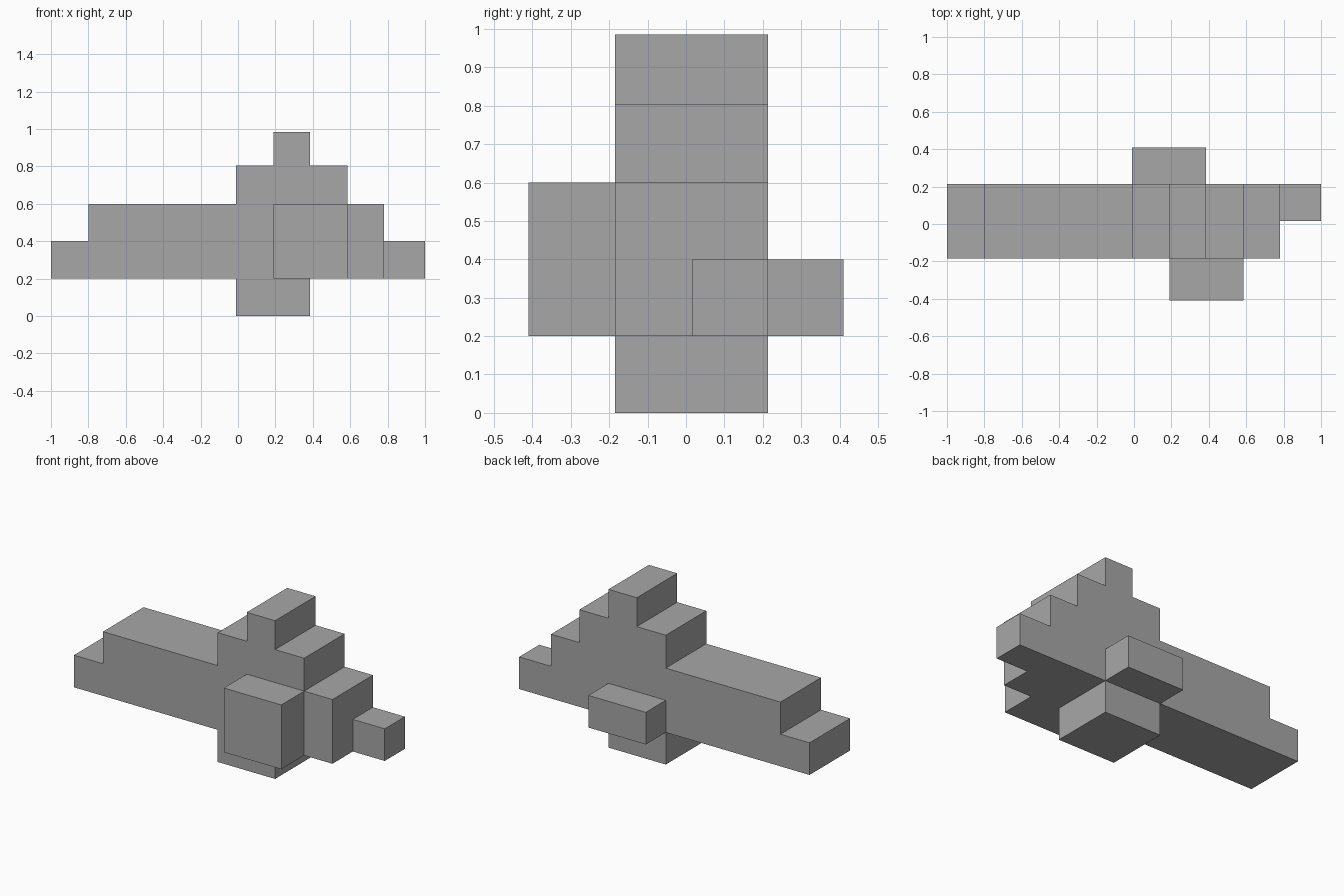
import bpy, bmesh
from mathutils import Vector

cube = bpy.data.objects.get("Cube")
if cube:
    bpy.data.objects.remove(cube)

grey = bpy.data.materials.new("mid_grey")
colour = (0.39, 0.39, 0.39, 1)
grey.diffuse_color = colour
grey.use_nodes = True
grey.node_tree.nodes["Principled BSDF"].inputs["Base Color"].default_value = colour

FRONT, BACK = -0.185, 0.213     # depth range of the main body


def extrude(name, outline, y0, y1):
    """Extrude an outline in x and z from y0 to y1."""
    bm = bmesh.new()
    face = bm.faces.new([bm.verts.new((x, y0, z)) for x, z in outline])
    result = bmesh.ops.extrude_face_region(bm, geom=[face])
    verts = [v for v in result["geom"] if isinstance(v, bmesh.types.BMVert)]
    bmesh.ops.translate(bm, verts=verts, vec=Vector((0, y1 - y0, 0)))
    bmesh.ops.recalc_face_normals(bm, faces=bm.faces)
    mesh = bpy.data.meshes.new(name)
    bm.to_mesh(mesh)
    bm.free()
    mesh.materials.append(grey)
    obj = bpy.data.objects.new(name, mesh)
    bpy.context.collection.objects.link(obj)
    return obj


def block(name, x0, x1, y0, y1, z0, z1):
    return extrude(name, [(x0, z0), (x1, z0), (x1, z1), (x0, z1)], y0, y1)


# Stepped main body with its foot, as one outline
extrude("stepped_body", [
    (-1, 0.2), (-0.01, 0.2), (-0.01, 0), (0.385, 0), (0.385, 0.2),
    (0.78, 0.2), (0.78, 0.6), (0.585, 0.6), (0.585, 0.805),
    (0.385, 0.805), (0.385, 0.985), (0.19, 0.985), (0.19, 0.805),
    (-0.01, 0.805), (-0.01, 0.6), (-0.8, 0.6), (-0.8, 0.4), (-1, 0.4),
], FRONT, BACK)

# Blocks attached to the sides
block("front_block", 0.19, 0.585, -0.41, FRONT, 0.2, 0.6)
block("back_block", -0.01, 0.385, BACK, 0.41, 0.2, 0.4)
block("left_end_block", 0.78, 1, 0.015, BACK, 0.2, 0.4)
